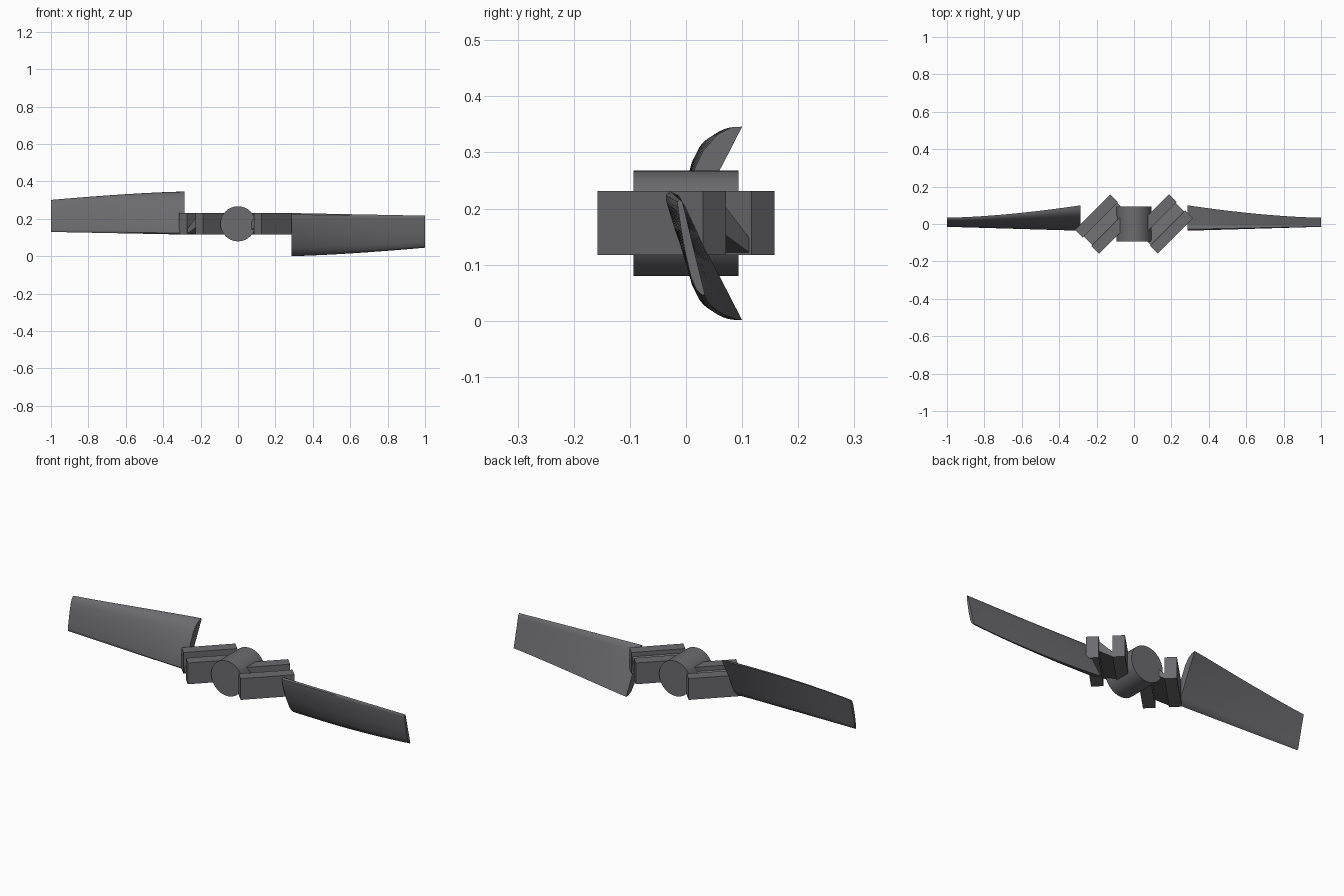
import bpy, bmesh, math
from mathutils import Matrix, Vector

cube = bpy.data.objects.get("Cube")
if cube:
    bpy.data.objects.remove(cube, do_unlink=True)

MID_Z = 0.1735

# Single grey finish
grey = bpy.data.materials.new("dark grey")
grey.use_nodes = True
colour = (0.15, 0.147, 0.158, 1)
grey.diffuse_color = colour
grey.node_tree.nodes["Principled BSDF"].inputs["Base Color"].default_value = colour


def finish(name, bm, smooth=None):
    bmesh.ops.recalc_face_normals(bm, faces=bm.faces)
    mesh = bpy.data.meshes.new(name)
    bm.to_mesh(mesh)
    bm.free()
    mesh.materials.append(grey)
    obj = bpy.data.objects.new(name, mesh)
    bpy.context.collection.objects.link(obj)
    if smooth:
        bpy.ops.object.select_all(action="DESELECT")
        obj.select_set(True)
        bpy.context.view_layer.objects.active = obj
        bpy.ops.object.shade_smooth_by_angle(angle=math.radians(smooth))
    return obj


def loft(bm, sections):
    rings = [[bm.verts.new(p) for p in s] for s in sections]
    for a, b in zip(rings, rings[1:]):
        for i in range(len(a)):
            j = (i + 1) % len(a)
            bm.faces.new((a[i], a[j], b[j], b[i]))
    bm.faces.new(rings[0])
    bm.faces.new(rings[-1])


# Hub: short cylinder lying front to back
bm = bmesh.new()
bmesh.ops.create_cone(bm, cap_ends=True, segments=32, radius1=0.094, radius2=0.094, depth=0.188,
                      matrix=Matrix.Translation((0, 0, MID_Z)) @ Matrix.Rotation(math.pi / 2, 4, "X"))
finish("hub", bm, 30)

# Brackets: two parallel plates joined by a sloping web, turned 45 degrees
HALF_LEN, INNER, OUTER = 0.133, 0.032, 0.0905
LOW, HIGH = 0.117, 0.231


def bracket_part(name, cx, profile, half):
    place = Matrix.Translation((cx, 0, 0)) @ Matrix.Rotation(math.pi / 4, 4, "Z")
    bm = bmesh.new()
    loft(bm, [[place @ Vector((u, v, z)) for v, z in profile] for u in (-half, half)])
    finish(name, bm)


for side, cx in (("left", 0.157), ("right", -0.157)):
    for end, s in (("inner", 1), ("outer", -1)):
        plate = [(s * INNER, LOW), (s * OUTER, LOW), (s * OUTER, HIGH), (s * INNER, HIGH)]
        bracket_part(f"{side}_bracket_{end}_plate", cx, plate, HALF_LEN)
    web = [(-INNER, 0.155), (INNER, 0.122), (INNER, 0.148), (-INNER, 0.208)]
    bracket_part(f"{side}_bracket_web", cx, web, HALF_LEN - 0.006)

# Blades: cambered section tapering and untwisting from root to tip
ROOT = [(.10, .001), (.082, .002), (.056, .015), (.03, .045), (0, .108), (-.02, .162),
        (-.035, .212), (-.036, .224), (-.028, .231), (-.012, .223), (0, .2),
        (.022, .155), (.05, .098), (.075, .05)]


def blade(name, turned):
    sections = []
    steps = 12
    for i in range(steps + 1):
        t = i / steps
        f = 1 - (1 - t) ** 1.6
        front = -0.036 + 0.021 * t
        back = 0.10 - 0.066 * f
        bottom = 0.045 * t ** 1.4
        top = 0.231 - 0.014 * t
        x = 0.285 + 0.715 * t
        ring = []
        for y, z in ROOT:
            py = front + (y + 0.036) / 0.136 * (back - front)
            pz = bottom + z / 0.231 * (top - bottom)
            ring.append((-x, py, 2 * MID_Z - pz) if turned else (x, py, pz))
        sections.append(ring)
    bm = bmesh.new()
    loft(bm, sections)
    finish(name, bm, 40)


blade("left_blade", False)
blade("right_blade", True)
